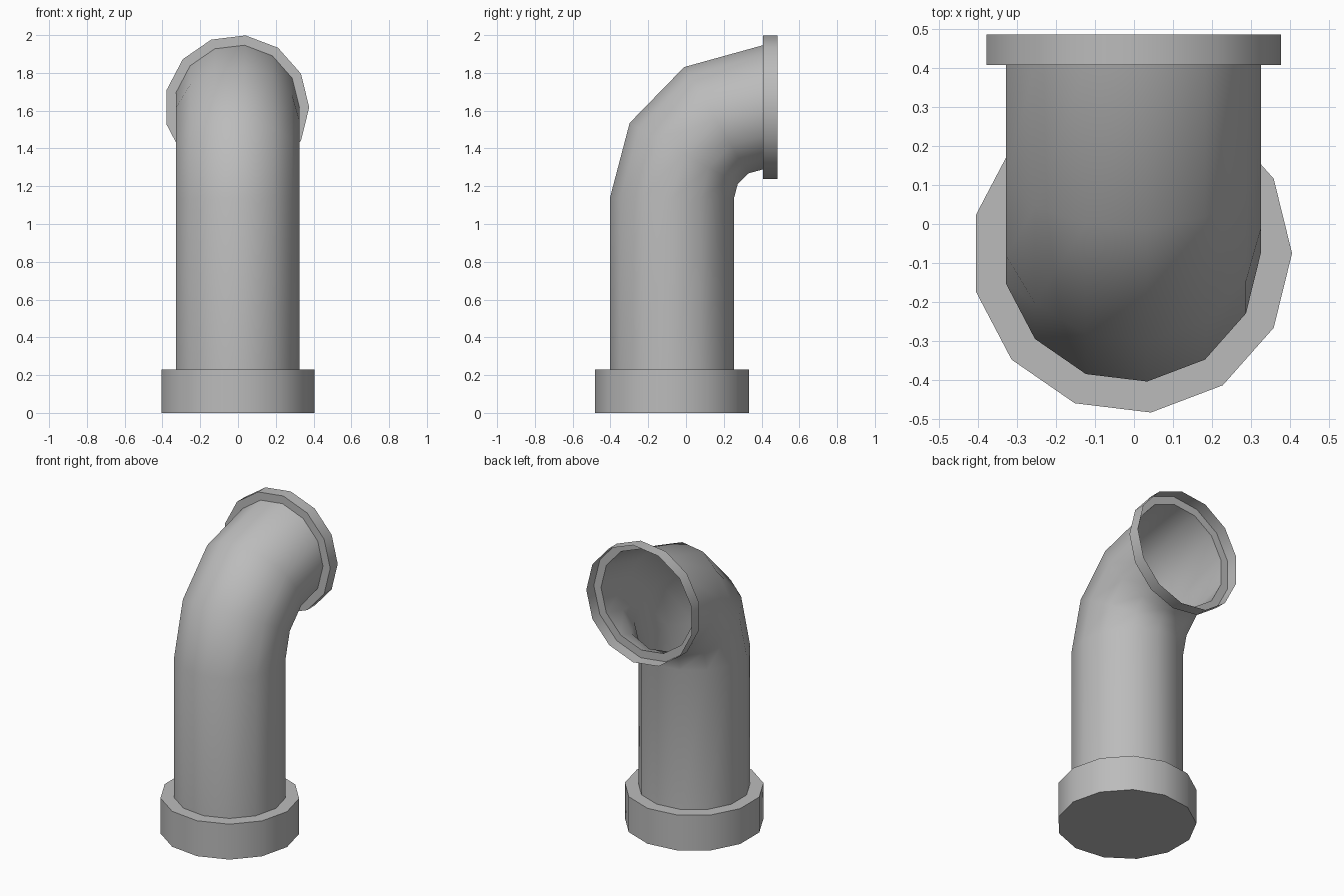
import bpy
import bmesh
from math import cos, sin, pi, radians
from mathutils import Vector

cube = bpy.data.objects.get("Cube")
if cube:
    bpy.data.objects.remove(cube, do_unlink=True)

SIDES = 13
AXIS = Vector((-0.006, -0.075, 0))       # centre line of the upright pipe
PIPE_R, BASE_R, RIM_R = 0.331, 0.411, 0.383
BASE_TOP, BEND_Z, BEND_R = 0.23, 1.135, 0.483

grey = bpy.data.materials.new("pipe_grey")
grey.use_nodes = True
grey.diffuse_color = (0.5, 0.5, 0.5, 1)
grey.node_tree.nodes["Principled BSDF"].inputs["Base Color"].default_value = (0.5, 0.5, 0.5, 1)


def ring(radius, z, degrees=0, forward=0):
    """Ring on the path: height z, turned along the bend, then moved forward."""
    a = radians(degrees)
    centre = AXIS + Vector((0, BEND_R * (1 - cos(a)), z + BEND_R * sin(a)))
    centre += Vector((0, sin(a), cos(a))) * forward
    inward = Vector((0, cos(a), -sin(a)))
    steps = [2 * pi * k / SIDES for k in range(SIDES)]
    return [centre + radius * (Vector((cos(t), 0, 0)) + inward * sin(t)) for t in steps]


def tube(name, rings, capped=False):
    """Join successive rings into an open shell, optionally closing the first."""
    bm = bmesh.new()
    loops = [[bm.verts.new(p) for p in r] for r in rings]
    for low, high in zip(loops, loops[1:]):
        for k in range(SIDES):
            n = (k + 1) % SIDES
            bm.faces.new((low[k], low[n], high[n], high[k]))
    if capped:
        bm.faces.new(loops[0][::-1])
    mesh = bpy.data.meshes.new(name)
    bm.to_mesh(mesh)
    bm.free()
    mesh.materials.append(grey)
    obj = bpy.data.objects.new(name, mesh)
    bpy.context.collection.objects.link(obj)
    bpy.ops.object.select_all(action="DESELECT")
    obj.select_set(True)
    bpy.context.view_layer.objects.active = obj
    bpy.ops.object.shade_smooth_by_angle(angle=radians(40))


# Base collar: closed underneath, with a ledge around the pipe
tube("base_collar", [ring(BASE_R, 0), ring(BASE_R, BASE_TOP), ring(PIPE_R, BASE_TOP)], capped=True)

# Upright pipe with its quarter-turn elbow
tube("elbow_pipe", [ring(PIPE_R, BASE_TOP)] + [ring(PIPE_R, BEND_Z, a) for a in (0, 29.5, 59, 90)])

# Open mouth rim: a step outward, then a thin wall
tube("mouth_rim", [ring(PIPE_R, BEND_Z, 90), ring(RIM_R, BEND_Z, 90),
                   ring(RIM_R, BEND_Z, 90, 0.077)])
